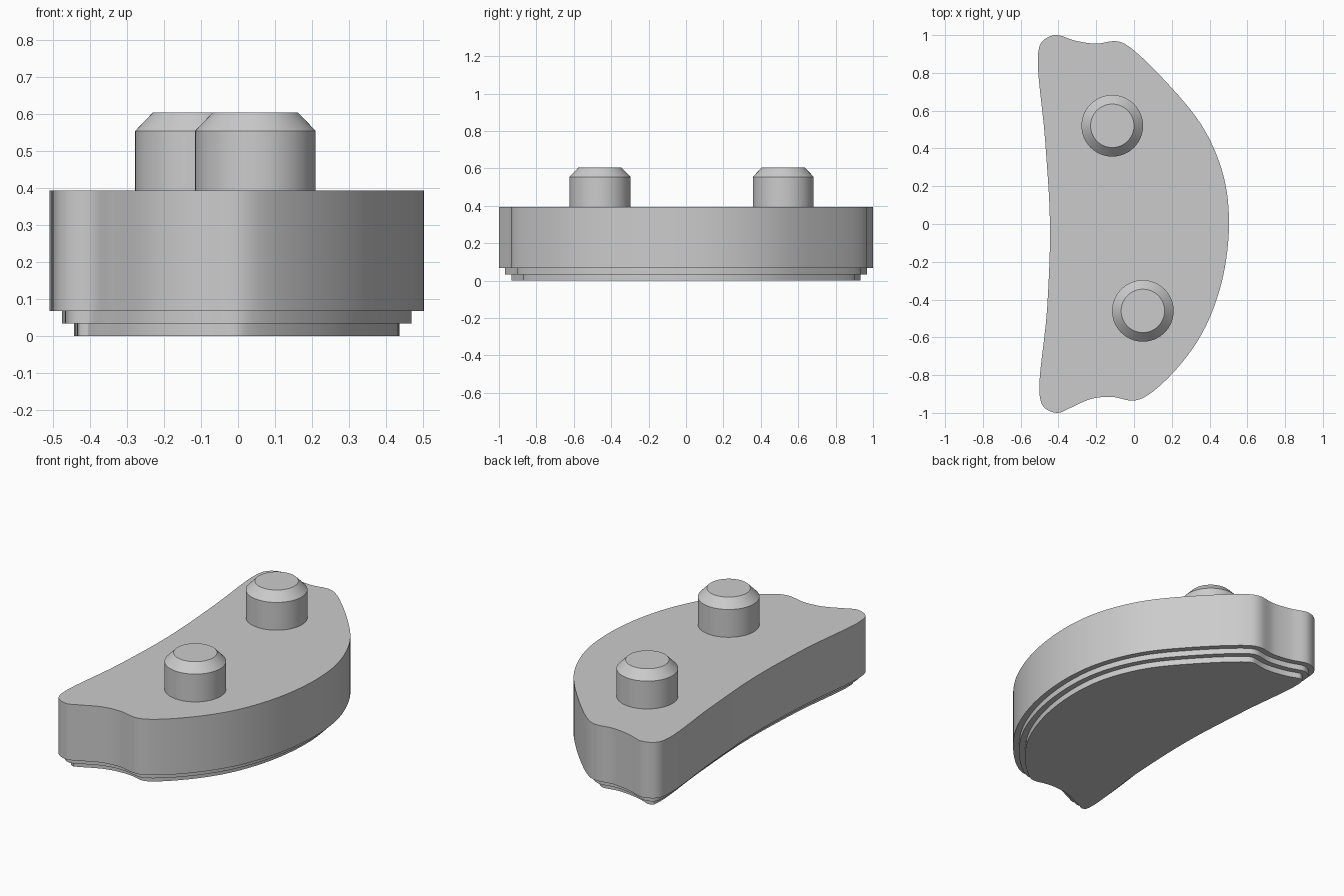
import bpy, bmesh, math
from mathutils import Vector

cube = bpy.data.objects.get("Cube")
if cube:
    bpy.data.objects.remove(cube, do_unlink=True)

grey = bpy.data.materials.new("plain_grey")
grey.use_nodes = True
colour = (0.6, 0.6, 0.6, 1)
grey.diffuse_color = colour
grey.node_tree.nodes["Principled BSDF"].inputs["Base Color"].default_value = colour


def spline(points, steps):
    """Closed centripetal Catmull-Rom curve through the points."""
    pts = [Vector(p) for p in points]
    n, out = len(pts), []
    for i in range(n):
        p0, p1, p2, p3 = (pts[(i + k - 1) % n] for k in range(4))
        a, b, c = (math.sqrt((v - u).length) for u, v in ((p0, p1), (p1, p2), (p2, p3)))
        m1 = (p2 - p1) + b * ((p1 - p0) / a - (p2 - p0) / (a + b))
        m2 = (p2 - p1) + b * ((p3 - p2) / c - (p3 - p1) / (b + c))
        for s in range(steps):
            t = s / steps
            out.append((2*t**3 - 3*t**2 + 1) * p1 + (t**3 - 2*t**2 + t) * m1
                       + (3*t**2 - 2*t**3) * p2 + (t**3 - t**2) * m2)
    return out


def inset(loop, dist):
    """Move a counter-clockwise loop inwards along its normals."""
    out = []
    for i, p in enumerate(loop):
        d = (loop[(i + 1) % len(loop)] - loop[i - 1]).normalized()
        out.append(p + Vector((-d.y, d.x)) * dist)
    return out


def loft(name, rings):
    """Skin stacked (loop, height) rings and close both ends."""
    bm = bmesh.new()
    rows = [[bm.verts.new((p.x, p.y, z)) for p in loop] for loop, z in rings]
    n = len(rows[0])
    for low, high in zip(rows, rows[1:]):
        for i in range(n):
            j = (i + 1) % n
            bm.faces.new((low[i], low[j], high[j], high[i]))
    bm.faces.new(rows[0][::-1])
    bm.faces.new(rows[-1])
    mesh = bpy.data.meshes.new(name)
    bm.to_mesh(mesh)
    bm.free()
    mesh.materials.append(grey)
    obj = bpy.data.objects.new(name, mesh)
    bpy.context.collection.objects.link(obj)
    bpy.ops.object.select_all(action="DESELECT")
    obj.select_set(True)
    bpy.context.view_layer.objects.active = obj
    bpy.ops.object.shade_smooth_by_angle(angle=math.radians(30))


# Crescent body with a twice-stepped underside
outline = spline([
    (-.405, -1), (-.34, -.975), (-.23, -.927), (-.12, -.915), (-.01, -.935),
    (.055, -.917), (.2, -.795), (.36, -.58), (.465, -.305), (.503, 0),
    (.475, .25), (.375, .495), (.2, .72), (-.035, .945), (-.095, .968),
    (-.2, .955), (-.31, .97), (-.415, 1), (-.485, .968), (-.508, .9),
    (-.471, .45), (-.445, 0), (-.46, -.45), (-.5, -.905), (-.475, -.972)], 6)
middle, bottom = inset(outline, .033), inset(outline, .066)
loft("body", [(bottom, 0), (bottom, .034), (middle, .034), (middle, .067),
              (outline, .067), (outline, .393)])


# Chamfered studs
def circle(x, y, r, n=64):
    return [Vector((x + r * math.cos(math.tau * i / n), y + r * math.sin(math.tau * i / n)))
            for i in range(n)]


for name, x, y in (("front_stud", .047, -.46), ("back_stud", -.115, .52)):
    wide, narrow = circle(x, y, .163), circle(x, y, .115)
    loft(name, [(wide, .39), (wide, .555), (narrow, .605)])
